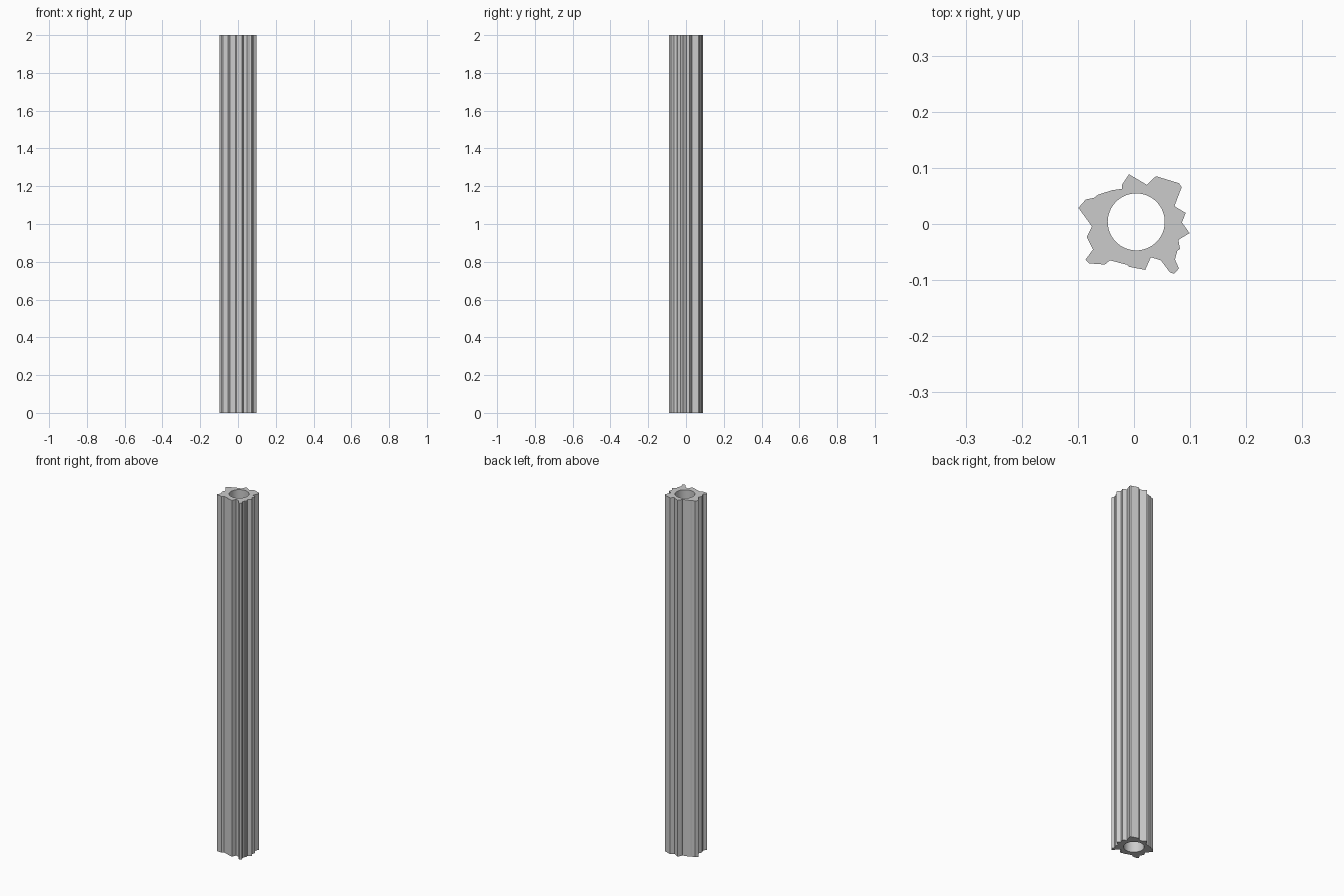
import bpy, bmesh, math

if "Cube" in bpy.data.objects:
    bpy.data.objects.remove(bpy.data.objects["Cube"])

HEIGHT = 2.0

# Irregular fluted outline, clockwise seen from above
outline = [
    (-.010, .091), (.022, .072), (.038, .0875), (.079, .075), (.084, .068),
    (.071, .034), (.091, .022), (.0845, .005), (.098, -.014), (.078, -.026),
    (.081, -.042), (.076, -.046), (.072, -.061), (.079, -.077), (.0705, -.0865),
    (.063, -.084), (.047, -.0625), (.029, -.057), (.019, -.0795), (-.010, -.074),
    (-.013, -.0705), (-.044, -.0625), (-.053, -.070), (-.081, -.068),
    (-.0875, -.0615), (-.074, -.043), (-.085, -.021), (-.076, -.002),
    (-.1, .031), (-.087, .046), (-.072, .049), (-.065, .0545), (-.040, .0625),
    (-.022, .065), (-.022, .073)]

# Round bore, slightly off centre
SIDES, BORE_R, BORE_C = 64, .0508, (.003, .006)
bore = [(BORE_C[0] + BORE_R * math.cos(2 * math.pi * i / SIDES),
         BORE_C[1] + BORE_R * math.sin(2 * math.pi * i / SIDES)) for i in range(SIDES)]

# Centre on x and y from the outline's extents
xs, ys = zip(*outline)
ox, oy = (min(xs) + max(xs)) / 2, (min(ys) + max(ys)) / 2

bm = bmesh.new()


def add_loop(points):
    """Closed tube wall between the two ends; returns bottom and top edges."""
    low = [bm.verts.new((x - ox, y - oy, 0)) for x, y in points]
    high = [bm.verts.new((x - ox, y - oy, HEIGHT)) for x, y in points]
    n = len(points)
    ends = [[], []]
    for i in range(n):
        j = (i + 1) % n
        bm.faces.new((low[i], low[j], high[j], high[i]))
        ends[0].append(bm.edges.get((low[i], low[j])))
        ends[1].append(bm.edges.get((high[i], high[j])))
    return ends


# Outer and inner walls, then the ring-shaped end caps
outer, inner = add_loop(outline), add_loop(bore)
for k in (0, 1):
    bmesh.ops.triangle_fill(bm, edges=outer[k] + inner[k], use_beauty=True,
                            normal=(0, 0, 1 if k else -1))
bmesh.ops.recalc_face_normals(bm, faces=bm.faces[:])

mesh = bpy.data.meshes.new("fluted_tube")
bm.to_mesh(mesh)
bm.free()
tube = bpy.data.objects.new("fluted_tube", mesh)
bpy.context.collection.objects.link(tube)

# Smooth bore, crisp flutes
bpy.context.view_layer.objects.active = tube
tube.select_set(True)
bpy.ops.object.shade_smooth_by_angle(angle=math.radians(8))
